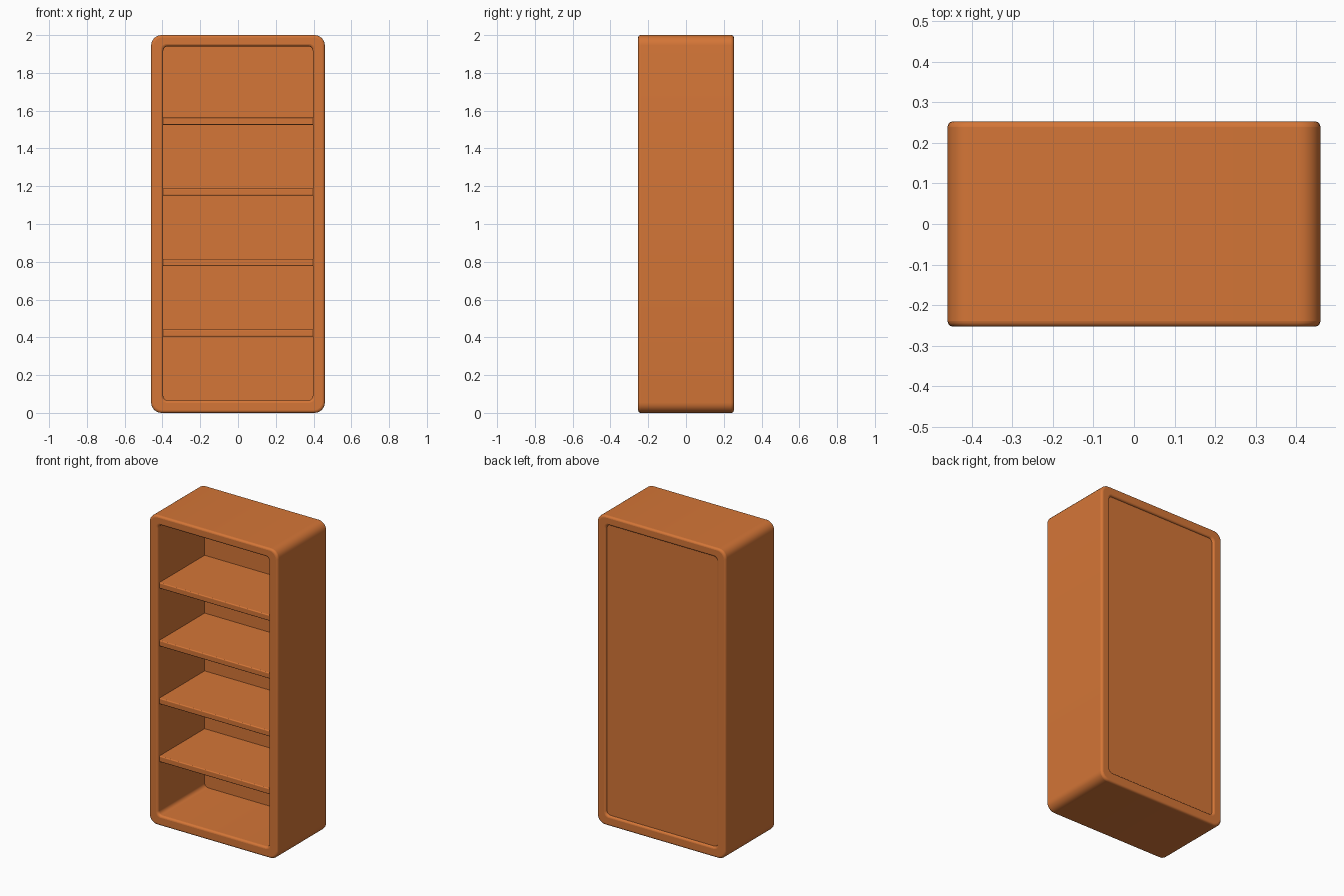
import bpy, bmesh
from math import cos, sin, pi

cube = bpy.data.objects.get("Cube")
if cube:
    bpy.data.objects.remove(cube, do_unlink=True)

wood = bpy.data.materials.new("orange_wood")
wood.use_nodes = True
wood.diffuse_color = (0.66, 0.18, 0.038, 1)
wood.node_tree.nodes["Principled BSDF"].inputs["Base Color"].default_value = wood.diffuse_color


def rounded_rect(half_x, z0, z1, r, steps=6):
    """Counter-clockwise (x, z) outline with rounded corners."""
    corners = [(half_x - r, z1 - r), (r - half_x, z1 - r),
               (r - half_x, z0 + r), (half_x - r, z0 + r)]
    return [(cx + r * cos((q + i / steps) * pi / 2), cz + r * sin((q + i / steps) * pi / 2))
            for q, (cx, cz) in enumerate(corners) for i in range(steps + 1)]


def finish(bm, name, bevel=0):
    bmesh.ops.recalc_face_normals(bm, faces=bm.faces)
    mesh = bpy.data.meshes.new(name)
    bm.to_mesh(mesh)
    bm.free()
    mesh.materials.append(wood)
    obj = bpy.data.objects.new(name, mesh)
    bpy.context.collection.objects.link(obj)
    if bevel:
        mod = obj.modifiers.new("soft_edges", "BEVEL")
        mod.width, mod.segments = bevel, 4
        mod.limit_method, mod.angle_limit = "ANGLE", pi / 3
    bpy.ops.object.select_all(action="DESELECT")
    obj.select_set(True)
    bpy.context.view_layer.objects.active = obj
    bpy.ops.object.shade_smooth_by_angle(angle=pi / 5)
    return obj


def box(name, half_x, y0, y1, z0, z1, bevel=0):
    bm = bmesh.new()
    bmesh.ops.create_cube(bm, size=1)
    for v in bm.verts:
        v.co = (v.co.x * 2 * half_x, y0 + (v.co.y + .5) * (y1 - y0), z0 + (v.co.z + .5) * (z1 - z0))
    return finish(bm, name, bevel)


WIDTH, DEPTH, HEIGHT = 0.46, 0.253, 2.0
OPEN_X, OPEN_Z0, OPEN_Z1 = 0.396, 0.066, 1.941

# Outer case: a rounded tube whose rims are softened front and back
bm = bmesh.new()
outer = rounded_rect(WIDTH, 0, HEIGHT, 0.055)
inner = rounded_rect(OPEN_X, OPEN_Z0, OPEN_Z1, 0.025)
rings = [[bm.verts.new((x, y, z)) for x, z in outline]
         for outline, y in ((outer, -DEPTH), (outer, DEPTH), (inner, DEPTH), (inner, -DEPTH))]
count = len(outer)
for a, b in zip(rings, rings[1:] + rings[:1]):
    for i in range(count):
        j = (i + 1) % count
        bm.faces.new((a[i], a[j], b[j], b[i]))
finish(bm, "case", 0.014)

# Back panel, slightly recessed in the case
bm = bmesh.new()
bm.faces.new([bm.verts.new((x, 0.225, z)) for x, z in inner])
panel = bmesh.ops.extrude_face_region(bm, geom=bm.faces[:])
for v in panel["geom"]:
    if isinstance(v, bmesh.types.BMVert):
        v.co.y = 0.24
finish(bm, "back_panel")

# Shelves with softened front edges
for n in range(4):
    bottom = 0.404 + n * 0.3735
    box(f"shelf_{n + 1}", OPEN_X + 0.008, -0.238, 0.232, bottom, bottom + 0.038, 0.006)
